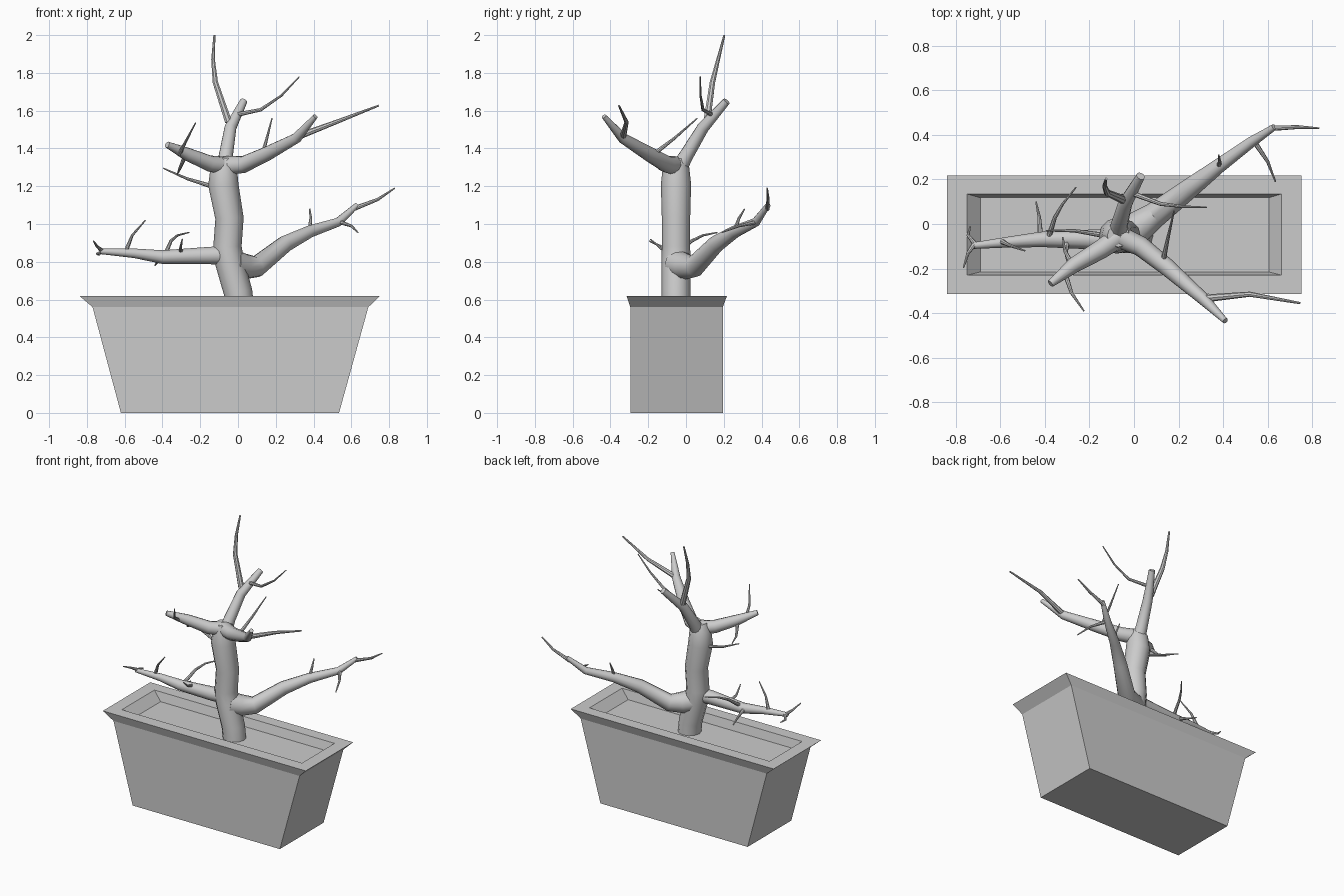
import bpy, bmesh


def finish(ob, angle=0.7):
    bpy.ops.object.select_all(action='DESELECT')
    ob.select_set(True)
    bpy.context.view_layer.objects.active = ob
    bpy.ops.object.shade_smooth_by_angle(angle=angle)


def limb(name, points, res=4):
    """Tapered tube through (x, y, z, radius) points."""
    cu = bpy.data.curves.new(name, 'CURVE')
    cu.dimensions = '3D'
    cu.bevel_depth = 1.0
    cu.bevel_resolution = res
    cu.use_fill_caps = True
    sp = cu.splines.new('POLY')
    sp.points.add(len(points) - 1)
    for p, (x, y, z, r) in zip(sp.points, points):
        p.co = (x, y, z, 1)
        p.radius = r
    ob = bpy.data.objects.new(name, cu)
    bpy.context.collection.objects.link(ob)
    bpy.ops.object.select_all(action='DESELECT')
    ob.select_set(True)
    bpy.context.view_layer.objects.active = ob
    bpy.ops.object.convert(target='MESH')
    finish(bpy.context.view_layer.objects.active)


def twig(name, points, r=0.012):
    """Thin shoot tapering evenly to its tip."""
    n = len(points) - 1
    limb(name, [(*p, r * (1 - 0.72 * i / n)) for i, p in enumerate(points)], 2)


# Pot: rectangular rings from base, up the outside, over the rim to the soil
rings = [(-0.62, 0.535, -0.295, 0.195, 0.0),
         (-0.77, 0.69, -0.295, 0.195, 0.56),
         (-0.84, 0.752, -0.315, 0.217, 0.62),
         (-0.75, 0.663, -0.23, 0.135, 0.62),
         (-0.69, 0.605, -0.215, 0.118, 0.56)]
bm = bmesh.new()
loops = [[bm.verts.new(c) for c in
          ((x0, y0, z), (x1, y0, z), (x1, y1, z), (x0, y1, z))]
         for x0, x1, y0, y1, z in rings]
for a, b in zip(loops, loops[1:]):
    for i in range(4):
        j = (i + 1) % 4
        bm.faces.new((a[i], a[j], b[j], b[i]))
bm.faces.new(loops[0][::-1])
bm.faces.new(loops[-1])
me = bpy.data.meshes.new("pot")
bm.to_mesh(me)
bm.free()
bpy.context.collection.objects.link(bpy.data.objects.new("pot", me))

# Trunk
limb("trunk", [(0.01, -0.053, 0.55, 0.076), (0.0, -0.053, 0.64, 0.076),
               (-0.045, -0.053, 0.80, 0.077), (-0.056, -0.053, 0.88, 0.075),
               (-0.045, -0.053, 1.03, 0.075), (-0.078, -0.053, 1.21, 0.08),
               (-0.075, -0.053, 1.30, 0.07), (-0.07, -0.053, 1.35, 0.05)])

# Main branches
limb("lower_left_branch", [(-0.05, -0.06, 0.835, 0.05), (-0.15, -0.07, 0.833, 0.046),
                           (-0.40, -0.068, 0.825, 0.036), (-0.55, -0.08, 0.845, 0.025),
                           (-0.73, -0.098, 0.855, 0.014)])
limb("lower_right_branch", [(-0.03, -0.05, 0.79, 0.078), (0.03, -0.005, 0.775, 0.07),
                            (0.10, 0.045, 0.775, 0.057), (0.25, 0.16, 0.895, 0.045),
                            (0.38, 0.26, 0.96, 0.033), (0.53, 0.37, 1.01, 0.024),
                            (0.63, 0.435, 1.10, 0.014)])
limb("upper_right_branch", [(-0.06, -0.06, 1.31, 0.05), (0.03, -0.10, 1.315, 0.045),
                            (0.15, -0.195, 1.37, 0.039), (0.31, -0.335, 1.455, 0.028),
                            (0.41, -0.435, 1.57, 0.013)])
limb("upper_left_branch", [(-0.07, -0.06, 1.31, 0.047), (-0.15, -0.115, 1.32, 0.043),
                           (-0.27, -0.185, 1.37, 0.035), (-0.375, -0.268, 1.42, 0.017)])
limb("top_branch", [(-0.07, -0.04, 1.29, 0.045), (-0.065, 0.0, 1.36, 0.038),
                    (-0.04, 0.09, 1.51, 0.032), (0.03, 0.215, 1.65, 0.02)])

# Twigs
twigs = [
    [(-0.72, -0.095, 0.86), (-0.745, -0.13, 0.88), (-0.765, -0.195, 0.91)],
    [(-0.71, -0.095, 0.855), (-0.745, -0.05, 0.842), (-0.735, -0.01, 0.835)],
    [(-0.59, -0.08, 0.865), (-0.56, -0.095, 0.94), (-0.49, -0.12, 1.02)],
    [(-0.42, -0.05, 0.83), (-0.425, 0.03, 0.80), (-0.44, 0.10, 0.78)],
    [(-0.38, -0.05, 0.85), (-0.355, 0.03, 0.91), (-0.32, 0.09, 0.94), (-0.26, 0.165, 0.955)],
    [(-0.30, -0.07, 0.85), (-0.305, -0.13, 0.87), (-0.295, -0.19, 0.92)],
    [(0.38, 0.26, 0.97), (0.385, 0.28, 1.03), (0.38, 0.31, 1.08)],
    [(0.54, 0.37, 1.01), (0.60, 0.28, 0.99), (0.635, 0.19, 0.955)],
    [(0.13, -0.17, 1.37), (0.153, -0.06, 1.455), (0.18, 0.06, 1.56)],
    [(-0.31, -0.22, 1.37), (-0.28, -0.31, 1.43), (-0.225, -0.39, 1.535)],
    [(-0.28, -0.18, 1.36), (-0.31, -0.12, 1.29), (-0.32, -0.06, 1.265)],
    [(-0.14, -0.05, 1.20), (-0.27, -0.03, 1.24), (-0.395, -0.03, 1.295)],
    [(0.0, 0.135, 1.58), (0.12, 0.09, 1.605), (0.23, 0.077, 1.68), (0.325, 0.075, 1.78)],
]
for i, pts in enumerate(twigs):
    twig(f"twig_{i + 1}", pts)

# Longer shoots
twig("lower_right_shoot", [(0.61, 0.43, 1.08), (0.74, 0.435, 1.13), (0.83, 0.43, 1.19)], 0.013)
twig("upper_right_shoot", [(0.31, -0.335, 1.46), (0.52, -0.315, 1.54), (0.745, -0.355, 1.627)], 0.018)
twig("top_shoot", [(-0.05, 0.11, 1.54), (-0.12, 0.14, 1.75),
                   (-0.132, 0.17, 1.87), (-0.125, 0.203, 2.0)], 0.02)
